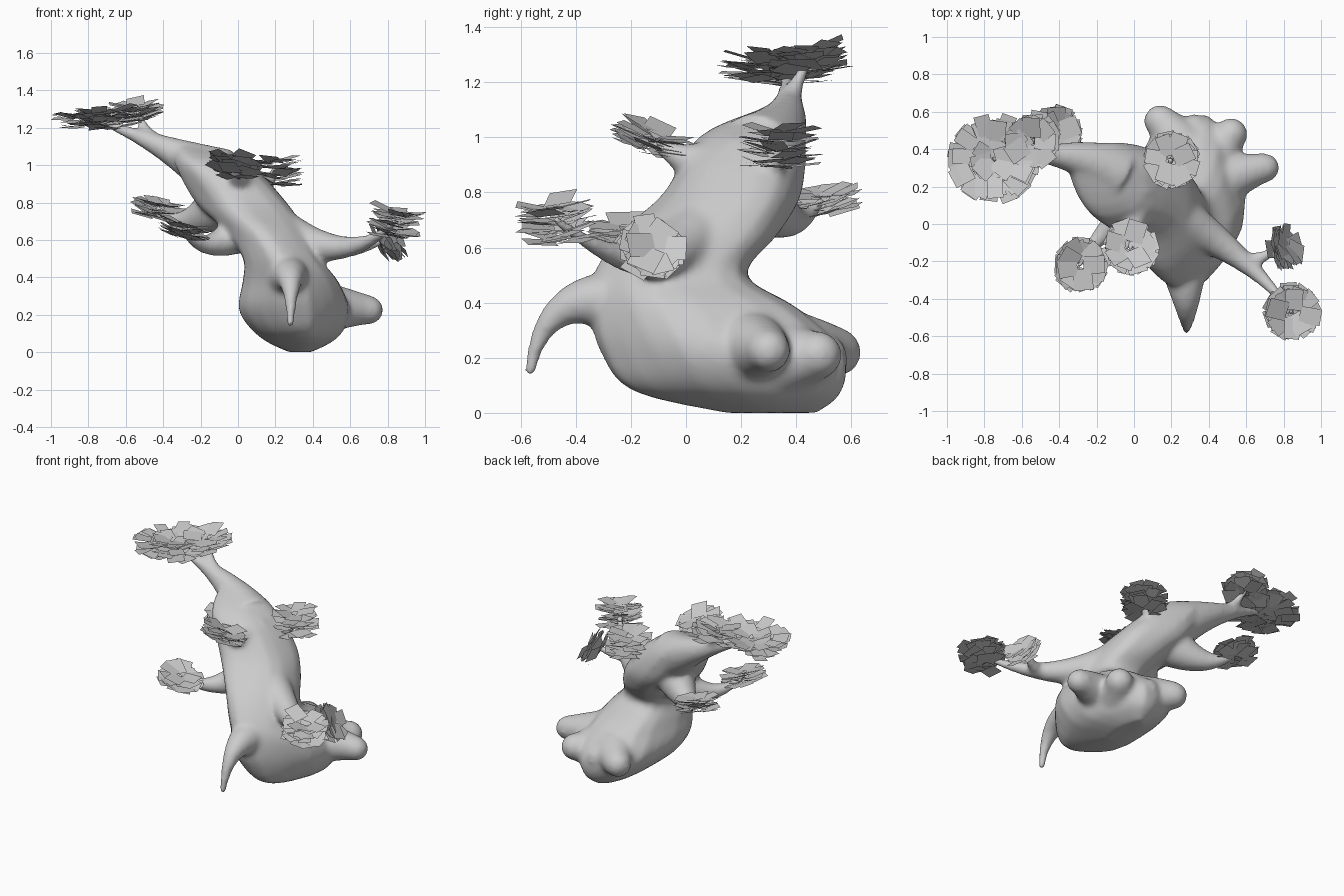
import bpy, bmesh, math, random
from mathutils import Vector, Matrix

if "Cube" in bpy.data.objects:
    bpy.data.objects.remove(bpy.data.objects["Cube"])

random.seed(4)
SIDES = 20
ANGLES = [k * math.tau / SIDES for k in range(SIDES)]
wood = bmesh.new()


def loft(rings):
    """Closed skin through rings of points."""
    vr = [[wood.verts.new(p) for p in r] for r in rings]
    for a, b in zip(vr, vr[1:]):
        for i in range(SIDES):
            j = (i + 1) % SIDES
            wood.faces.new((a[i], a[j], b[j], b[i]))
    wood.faces.new(vr[0][::-1])
    wood.faces.new(vr[-1])


def limb(start, mid, end, r0, r1=.02, steps=10):
    """Tapered curved limb passing through three points, round at the tip."""
    a, m, e = Vector(start), Vector(mid), Vector(end)
    c = 2 * m - (a + e) / 2
    rings = []
    for i in range(steps + 1):
        t = i / steps
        p = a * (1 - t) ** 2 + c * 2 * t * (1 - t) + e * t * t
        q = ((c - a) * (1 - t) + (e - c) * t).to_track_quat('Z', 'Y')
        r = r1 + (r0 - r1) * (1 - t) ** 1.5
        rings.append([p + q @ Vector((math.cos(w) * r, math.sin(w) * r, 0)) for w in ANGLES])
    loft(rings)
    bmesh.ops.create_icosphere(wood, subdivisions=2, radius=r1, matrix=Matrix.Translation(e))


def make(name, bm):
    me = bpy.data.meshes.new(name)
    bm.to_mesh(me)
    bm.free()
    ob = bpy.data.objects.new(name, me)
    bpy.context.collection.objects.link(ob)
    return ob


def foliage(name, centre, normal=(0, 0, 1), radius=.15, height=.06, layers=4, per=8):
    """Rosettes of flat leaf cards stacked along the normal, sagging a little."""
    bm = bmesh.new()
    base = (Matrix.Translation(Vector(centre) - Vector((0, 0, .02)))
            @ Vector(normal).to_track_quat('Z', 'Y').to_matrix().to_4x4())
    for n in range(layers):
        off = height * (n / (layers - 1) - .5)
        for k in range(per):
            turn = (k + n * .4 + random.uniform(-.2, .2)) * math.tau / per
            m = (base @ Matrix.Translation((0, 0, off + random.uniform(-.01, .01)))
                 @ Matrix.Rotation(turn, 4, 'Z')
                 @ Matrix.Rotation(-random.uniform(.03, .35), 4, 'Y')
                 @ Matrix.Rotation(random.uniform(-.15, .15), 4, 'X'))
            r1 = radius * random.uniform(.82, 1.04)
            r0 = r1 - .115
            w = random.uniform(.04, .055)
            bm.faces.new([bm.verts.new(m @ Vector(p)) for p in
                          ((r0, -w, 0), (r1, -w, 0), (r1, w, 0), (r0, w, 0))])
    make(name, bm)


def branch(name, start, mid, end, r0, **leaves):
    limb(start, mid, end, r0)
    foliage(name, end, **leaves)


# Leaning trunk: height, centre x and y, half widths of key sections
keys = [Vector(k) for k in (
    (0, .33, .31, .06, .17), (.08, .32, .19, .21, .38), (.22, .295, .14, .295, .44),
    (.38, .28, .04, .255, .38), (.5, .235, -.05, .205, .28), (.65, .15, .05, .215, .29),
    (.8, .025, .17, .245, .25), (1, -.13, .235, .2, .195), (1.1, -.26, .33, .08, .07))]
rings = []
for i in range(len(keys) - 1):
    p0, p1, p2, p3 = (keys[min(max(i + j, 0), len(keys) - 1)] for j in (-1, 0, 1, 2))
    for s in range(5 if i == len(keys) - 2 else 4):
        t = s / 4
        k = p1 + (p2 - p0) * (t / 2) + (2 * p0 - 5 * p1 + 4 * p2 - p3) * (t * t / 2) \
            + (3 * p1 - p0 - 3 * p2 + p3) * (t ** 3 / 2)
        z, x, y, rx, ry = k
        fold = [1 + .04 * math.cos(5 * w + 4 * z) for w in ANGLES]
        rings.append([(x + rx * f * math.cos(w), y + ry * f * math.sin(w), max(z, 0))
                      for w, f in zip(ANGLES, fold)])
loft(rings)

# Roots: front spike, right, rear right, rear
limb((.26, -.14, .37), (.28, -.43, .385), (.28, -.565, .155), .15, .024)
limb((.38, .2, .24), (.58, .27, .235), (.7, .3, .225), .16, .08)
limb((.38, .28, .2), (.46, .4, .2), (.52, .48, .21), .19, .09)
limb((.28, .36, .2), (.2, .48, .22), (.14, .55, .22), .19, .09)
limb((.3, .36, .2), (.31, .45, .2), (.32, .5, .2), .19, .09)

# Crown limb with its wide leaf cap
branch("crown_leaves_outer", (-.1, .27, .94), (-.39, .365, 1.09), (-.75, .35, 1.24), .16,
       normal=(-.05, 0, 1), radius=.24, height=.05, per=11)
foliage("crown_leaves_core", (-.75, .35, 1.25), radius=.13)
branch("crown_leaves_inner", (-.4, .37, 1.1), (-.49, .4, 1.19), (-.54, .45, 1.29), .045,
       normal=(-.15, -.1, 1))

# Side branches with leaf clusters
branch("front_right_leaves", (.18, .06, .66), (.56, -.18, .56), (.84, -.47, .7), .14,
       normal=(.15, -.1, 1), height=.11, layers=5)
branch("right_leaves", (.6, -.21, .56), (.7, -.17, .57), (.79, -.13, .61), .05,
       normal=(.85, .2, .45), radius=.125)
branch("left_leaves", (.05, .1, .66), (-.16, -.05, .575), (-.29, -.22, .655), .12,
       normal=(.25, 0, 1))
branch("rear_left_leaves", (-.08, .25, .8), (-.28, .38, .7), (-.43, .49, .77), .14,
       normal=(.2, -.15, 1))
branch("front_leaves", (0, .16, .88), (0, 0, .92), (-.02, -.13, .995), .14,
       normal=(.15, .3, 1))
branch("upper_right_leaves", (.03, .25, .87), (.14, .31, .9), (.2, .34, .97), .12,
       height=.12, layers=5)

# Fuse and soften the wood
bmesh.ops.recalc_face_normals(wood, faces=wood.faces)
trunk = make("trunk_and_roots", wood)
fuse = trunk.modifiers.new("fuse", 'REMESH')
fuse.mode = 'VOXEL'
fuse.voxel_size = .014
fuse.use_smooth_shade = True
soft = trunk.modifiers.new("soften", 'SMOOTH')
soft.iterations = 16
